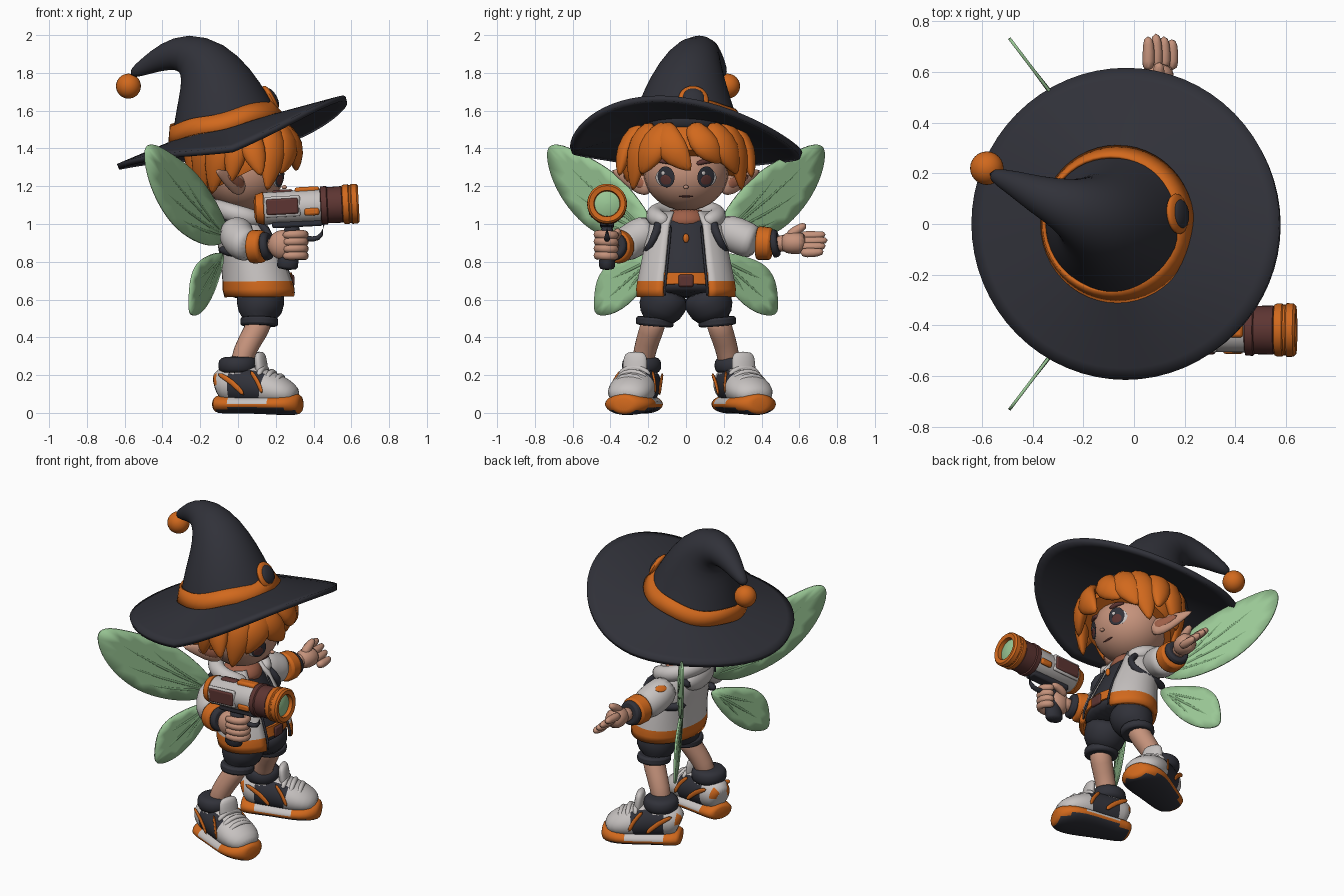
import bpy, bmesh
from math import sin, cos, pi, radians, sqrt
from mathutils import Vector, Matrix

if "Cube" in bpy.data.objects:
    bpy.data.objects.remove(bpy.data.objects["Cube"])


def material(name, *rgb):
    m = bpy.data.materials.new(name)
    m.use_nodes = True
    m.diffuse_color = (*rgb, 1)
    m.node_tree.nodes["Principled BSDF"].inputs["Base Color"].default_value = (*rgb, 1)
    return m


DARK = material("charcoal", .030, .031, .041)
ORANGE = material("orange", .64, .14, .012)
WHITE = material("warm_white", .57, .54, .53)
SKIN = material("skin", .56, .29, .20)
BROWN = material("brown", .11, .036, .032)
RUST = material("rust", .34, .115, .065)
GREEN = material("wing_green", .32, .57, .30)
VEIN = material("vein_green", .19, .37, .18)
hard = []


def finish(name, bm, mats, M=None, sub=0, thick=0, rule=None, bevel=0):
    """Turn a bmesh into a shaded object; rule picks a material per face."""
    mats = mats if isinstance(mats, (list, tuple)) else [mats]
    bmesh.ops.recalc_face_normals(bm, faces=bm.faces)
    for f in bm.faces:
        f.smooth = True
        if rule:
            f.material_index = rule(f.calc_center_median(), f.normal)
    me = bpy.data.meshes.new(name)
    bm.to_mesh(me)
    bm.free()
    ob = bpy.data.objects.new(name, me)
    bpy.context.collection.objects.link(ob)
    for m in mats:
        me.materials.append(m)
    if M:
        ob.matrix_world = M
    if bevel:
        b = ob.modifiers.new("Bevel", "BEVEL")
        b.width, b.segments = bevel, 2
    if sub:
        s = ob.modifiers.new("Subdivision", "SUBSURF")
        s.levels = s.render_levels = sub
    else:
        hard.append(ob)
    if thick:
        t = ob.modifiers.new("Solidify", "SOLIDIFY")
        t.thickness, t.offset = thick, 0


def grid(name, f, nu, nv, mats, closed=True, caps=False, **kw):
    bm = bmesh.new()
    rows = [[bm.verts.new(f(i, j)) for j in range(nv)] for i in range(nu)]
    for a, b in zip(rows, rows[1:]):
        for j in range(nv if closed else nv - 1):
            k = (j + 1) % nv
            bm.faces.new((a[j], a[k], b[k], b[j]))
    if caps:
        bm.faces.new(rows[0])
        bm.faces.new(rows[-1])
    finish(name, bm, mats, **kw)


def loft(name, pts, radii, mats, n=12, ref=(0, 0, 1), sub=1, **kw):
    """Tube with elliptical rings along a path; ref sets the second radius axis."""
    P = [Vector(p) for p in pts]
    if not isinstance(radii, (list, tuple)):
        radii = [radii] * len(P)

    def at(i, j):
        t = (P[min(i + 1, len(P) - 1)] - P[max(i - 1, 0)]).normalized()
        r = Vector(ref)
        if abs(t.dot(r)) > .97:
            r = Vector((1, 0, 0))
        a = r.cross(t).normalized()
        b = t.cross(a)
        q = radii[i] if isinstance(radii[i], (list, tuple)) else (radii[i], radii[i])
        w = 2 * pi * j / n
        return P[i] + a * q[0] * cos(w) + b * q[1] * sin(w)
    grid(name, at, len(P), n, mats, caps=True, sub=sub, **kw)


def ball(name, loc, scale, mats, normal=None):
    bm = bmesh.new()
    bmesh.ops.create_uvsphere(bm, u_segments=24, v_segments=16, radius=1)
    bmesh.ops.scale(bm, vec=scale, verts=bm.verts)
    R = Vector(normal).to_track_quat('X', 'Z').to_matrix().to_4x4() if normal else Matrix()
    finish(name, bm, mats, M=Matrix.Translation(loc) @ R)


def box(name, loc, size, mats, M=Matrix(), bevel=.012):
    bm = bmesh.new()
    bmesh.ops.create_cube(bm, size=1)
    bmesh.ops.scale(bm, vec=size, verts=bm.verts)
    finish(name, bm, mats, bevel=bevel, M=M @ Matrix.Translation(loc))


def lathe(name, prof, mats, M, n=32):
    grid(name, lambda i, j: (prof[i][0], prof[i][1] * cos(2 * pi * j / n),
         prof[i][1] * sin(2 * pi * j / n)), len(prof), n, mats, caps=True, M=M)


# Hat: drooping brim, bent cone, band, buckle and bobble
def brim(i, j):
    t, w = i / 8, 2 * pi * j / 64
    c, s = cos(w), sin(w)
    xi, xo = -.065 + .24 * c, -.03 + .605 * c
    zi = 1.52 + .25 * xi
    zo = 1.487 + .29 * xo - (.1 + .1 * min(c, 0)) * s * s - .08 * s * max(c, 0) - .015 * s
    return (xi + (xo - xi) * t, (.25 + .36 * t) * s, zi + (zo - zi) * t)


def band(i, j):
    w = 2 * pi * j / 48
    x = -.065 - .014 * i + (.297 - .018 * i) * cos(w)
    return (x, (.305 - .02 * i) * sin(w), 1.525 + .25 * x + .043 * i + .006 * sin(5 * w))


grid("hat_brim", brim, 9, 64, DARK, thick=.03)
grid("hat_band", band, 3, 48, ORANGE, thick=.014)
loft("hat_cone", [(-.05, 0, 1.43), (-.065, 0, 1.52), (-.088, 0, 1.62), (-.12, .015, 1.74),
     (-.18, .04, 1.855), (-.28, .078, 1.915), (-.39, .12, 1.887), (-.48, .165, 1.84), (-.57, .2, 1.79)],
     [.305, .295, .258, .21, .155, .103, .073, .048, .025], DARK, n=24)
ball("hat_bobble", (-.58, .22, 1.73), (.066, .066, .066), ORANGE)
ball("hat_buckle_rim", (.172, .04, 1.66), (.025, .08, .08), ORANGE, (.85, .1, .45))
ball("hat_buckle", (.184, .04, 1.666), (.022, .058, .058), DARK, (.85, .1, .45))

# Head and face
HC, HS = Vector((.03, 0, 1.275)), Vector((.215, .225, .205))
ball("head", HC, HS, SKIN)


def face_plate(name, y, z, w, h, mat, lift=0):
    dy, dz = y / HS.y, (z - HC.z) / HS.z
    x = sqrt(1 - dy * dy - dz * dz)
    nrm = Vector((x / HS.x, dy / HS.y, dz / HS.z)).normalized()
    ball(name, Vector((HC.x + HS.x * x, y, z)) + nrm * lift, (.004, w, h), mat, nrm)


for s in (-1, 1):
    face_plate("eye_white", s * .112, 1.243, .056, .046, WHITE)
    face_plate("eye_outline", s * .104, 1.25, .05, .056, DARK, .003)
    face_plate("iris", s * .104, 1.232, .032, .03, BROWN, .006)
    face_plate("eye_glint", s * .104 - .014, 1.27, .011, .011, WHITE, .007)
    loft("eyebrow", [(.232, s * .052, 1.316), (.222, s * .1, 1.335), (.195, s * .15, 1.33)],
         [.014, .017, .008], BROWN, n=8)
    loft("ear", [(.03, s * .18, 1.2), (-.01, s * .24, 1.21), (-.06, s * .31, 1.245),
         (-.12, s * .395, 1.285)], [(.03, .055), (.03, .062), (.022, .042), (.006, .008)], SKIN)
    loft("inner_ear", [(.03, s * .215, 1.205), (.002, s * .26, 1.22), (-.055, s * .335, 1.257)],
         [(.012, .028), (.012, .032), (.005, .012)], RUST)
face_plate("mouth", 0, 1.147, .04, .005, BROWN, .002)
ball("nose", (.245, 0, 1.195), (.014, .014, .011), SKIN)

# Hair: cap sliced along the hairline, fringed with swept tapered locks
bm = bmesh.new()
bmesh.ops.create_uvsphere(bm, u_segments=32, v_segments=20, radius=1)
bmesh.ops.scale(bm, vec=(.275, .295, .25), verts=bm.verts)
bmesh.ops.translate(bm, vec=(.02, 0, 1.33), verts=bm.verts)
bmesh.ops.bisect_plane(bm, geom=bm.verts[:] + bm.edges[:] + bm.faces[:], clear_inner=True,
                       plane_co=(.25, 0, 1.375), plane_no=(-.5, 0, 1))
bmesh.ops.holes_fill(bm, edges=bm.edges)
finish("hair_cap", bm, ORANGE)
# Each lock: heading, tip height, half width, sweep, tip flare
LOCKS = [(-12, 1.28, .095, .3, 1.02), (22, 1.32, .085, .25, 1.02), (44, 1.26, .09, .2, 1.06),
         (62, 1.17, .085, .12, 1.02), (80, 1.24, .075, -.1, 1.17), (-36, 1.26, .095, -.2, 1.05),
         (-56, 1.17, .085, -.12, 1.02), (-78, 1.25, .075, .1, 1.2), (105, 1.19, .085, .2, .95),
         (132, 1.13, .085, .2, .8), (160, 1.09, .085, .15, .72), (-172, 1.08, .085, -.1, .72),
         (-145, 1.11, .085, -.2, .76), (-118, 1.15, .085, -.2, .88), (-97, 1.21, .07, -.1, 1)]
for deg, tip, wide, sweep, flare in LOCKS:
    w = radians(deg)

    def lock_point(r, z, turn=0):
        return (.02 + .285 * r * cos(w + turn), .31 * r * sin(w + turn), z)
    loft("hair_lock", [lock_point(.75, 1.54, -sweep), lock_point(1, 1.44, -sweep / 2),
         lock_point(.52 + flare / 2, (1.44 + tip) / 2, sweep / 4), lock_point(flare, tip, sweep)],
         [(.05, .03), (wide, .05), (wide * .9, .045), (.008, .008)], ORANGE, n=10,
         ref=(cos(w), sin(w), 0))

# Torso, open jacket, belt and neck
RINGS = [(.615, .125, .185, .25), (.655, .12, .19, .253), (.695, .115, .185, .247),
         (.8, .09, .17, .225), (.9, .055, .152, .205), (1, .02, .14, .185), (1.06, .005, .11, .13)]
loft("shirt", [(c, 0, z) for z, c, a, b in RINGS], [(b - .022, a - .022) for z, c, a, b in RINGS],
     DARK, n=24, ref=(1, 0, 0))


def jacket(i, j):
    z, c, a, b = RINGS[i]
    w = radians(29 + 302 * j / 32)
    return (c + a * cos(w), b * sin(w), z)


grid("jacket", jacket, 7, 33, [WHITE, ORANGE], closed=False, thick=.024,
     rule=lambda c, n: int(c.z < .69))
loft("belt", [(.115, 0, .668), (.11, 0, .73)], [(.238, .178), (.231, .175)], ORANGE,
     n=32, sub=0, ref=(1, 0, 0))
box("belt_buckle", (.288, 0, .70), (.02, .08, .065), BROWN)
loft("neck", [(.01, 0, .98), (.02, 0, 1.12)], .07, SKIN)
loft("scarf", [(.02, 0, .99), (.028, 0, 1.035), (.025, 0, 1.085)], [.137, .125, .09], RUST, n=20)
ball("pendant", (.2, 0, .925), (.012, .016, .024), ORANGE)
hood = [radians(35 + 290 * k / 12) for k in range(13)]
loft("hood_collar", [(.02 + .14 * cos(w), .17 * sin(w), 1.045 - .04 * cos(w)) for w in hood],
     [.028] + [.05] * 11 + [.028], WHITE)
ball("hood_back", (-.085, 0, 1.0), (.065, .14, .08), WHITE)

for s in (-1, 1):
    edge = [jacket(i, 0) for i in range(6)]
    loft("zipper", [(x + .008, s * (y - .01), z) for x, y, z in edge], .008, DARK, n=6)
    loft("shoulder_strap", [(-.13, s * .13, .98), (-.02, s * .14, 1.06), (.13, s * .14, 1.0),
         (.175, s * .17, .93), (.15, s * .2, .86), (0, s * .21, .84), (-.11, s * .14, .87)],
         [.028] * 7, DARK, n=8)

    # Shorts and legs
    loft("shorts_leg", [(.12, s * .09, .66), (.12, s * .12, .58), (.115, s * .16, .5),
         (.113, s * .165, .465)], [.135, .13, .112, .1], DARK, n=16)
    loft("shorts_cuff", [(.113, s * .163, .505), (.112, s * .167, .46)], .1, DARK, n=20, bevel=.012, sub=0)
    loft("leg", [(.13, s * .16, .52), (.095, s * .185, .43), (.03, s * .222, .33),
         (0, s * .235, .2)], [.072, .067, .062, .058], SKIN)

    # Shoes, toes turned out, one more than the other
    M = Matrix.Translation((0, s * .245 + .01, 0)) @ Matrix.Rotation(s * radians(19.5 + s * 3.5), 4, 'Z')
    loft("shoe_sole", [(x, 0, .046) for x in (-.125, -.115, -.04, .08, .2, .29, .34, .35)],
         [(.06, .035), (.09, .05), (.105, .05), (.12, .05), (.143, .056), (.128, .06), (.075, .055),
          (.045, .035)], [ORANGE, DARK, WHITE], n=20, M=M,
         rule=lambda c, n: 1 if n.z < -.75 else 2 if -.05 < c.x < .17 and c.z > .045 else 0)
    loft("shoe_upper", [(-.122, 0, .14), (-.105, 0, .15), (-.03, 0, .15), (.03, 0, .147), (.1, 0, .14),
         (.15, 0, .13), (.22, 0, .115), (.29, 0, .095), (.325, 0, .08)],
         [(.04, .05), (.085, .088), (.1, .105), (.108, .108), (.114, .108), (.122, .1),
          (.126, .088), (.105, .065), (.05, .035)], [WHITE, DARK, ORANGE], n=20, M=M,
         rule=lambda c, n: 0 if abs(n.y) < .35 else 2 if c.x < -.1
         else 1 if -.03 < c.x < .15 and c.z < .22 else 0)
    loft("shoe_ankle", [(0, 0, .14), (0, 0, .26)], [.1, .09], WHITE, n=16, M=M)
    loft("ankle_cuff", [(0, 0, .205), (0, 0, .225), (0, 0, .28), (0, 0, .3)],
         [.085, .108, .108, .08], DARK, n=16, M=M)
    loft("shoe_tongue", [(.14, 0, .17), (.128, 0, .24), (.122, 0, .3), (.12, 0, .325)],
         [(.068, .03), (.07, .032), (.068, .03), (.045, .015)], WHITE, ref=(1, 0, 0), M=M)
    for k in range(3):
        x, z = .145 + .045 * k, .243 - .023 * k
        loft("shoe_lace", [(x - .01, -.09, z - .05), (x, -.045, z), (x, .045, z),
             (x - .01, .09, z - .05)], .017, WHITE, n=8, M=M)
    for y in (-1, 1):
        loft("shoe_stripe", [(-.09, y * .09, .21), (0, y * .106, .165), (.07, y * .118, .09)],
             [(.008, .016)] * 3, ORANGE, n=8, M=M)
        loft("shoe_eyestay", [(.09, y * .085, .225), (.14, y * .112, .17), (.17, y * .126, .1)],
             [(.008, .014)] * 3, ORANGE, n=8, M=M)

    # Wings with raised veins
    def wing(name, outline, root, ends, x0, slope):
        def place(y, z):
            return (x0 - slope * y, s * y, z)
        bm = bmesh.new()
        bm.faces.new([bm.verts.new(place(*p)) for p in outline])
        finish(name, bm, GREEN, sub=2, thick=.012)
        for y, z in ends:
            mid = ((root[0] + y) / 2 + .02, (root[1] + z) / 2 - .015)
            loft(name + "_vein", [place(*root), place(*mid), place(y, z)], [.012, .011, .008], VEIN, n=6)
    wing("upper_wing", [(.13, .93), (.22, 1.09), (.33, 1.23), (.45, 1.32), (.58, 1.385), (.68, 1.43),
         (.745, 1.41), (.72, 1.26), (.65, 1.12), (.54, .99), (.4, .91), (.25, .87)],
         (.17, .93), [(.67, 1.36), (.64, 1.2), (.5, 1.29), (.52, 1.04)], .065, .76)
    wing("lower_wing", [(.13, .86), (.27, .84), (.41, .8), (.475, .71), (.485, .6), (.49, .505),
         (.37, .52), (.25, .62), (.16, .77)], (.17, .82), [(.44, .58), (.42, .7), (.32, .62)], 0, .53)

# Arms: sleeve, orange cuff, dark ring and wrist
ARMS = [("gun", [(0, -.16, .985), (-.015, -.25, .935), (.03, -.32, .89), (.07, -.35, .88)],
         (.135, -.38, .88), (.17, -.392, .885), (.25, -.42, .89)),
        ("open", [(0, .16, .985), (.02, .27, .94), (.045, .335, .91), (.055, .375, .9)],
         (.065, .455, .895), (.07, .49, .9), (.09, .57, .9))]
for name, path, cuff, rib, wrist in ARMS:
    loft(name + "_arm_sleeve", path, [.085, .1, .094, .084], WHITE, n=16)
    loft(name + "_arm_cuff", [path[-1], cuff], [.09, .086], ORANGE, n=24, sub=0, bevel=.014)
    loft(name + "_arm_rib", [cuff, rib], [.078, .07], DARK, n=24, sub=0, bevel=.01)
    loft(name + "_arm_wrist", [cuff, wrist], [.05, .048], SKIN)
ball("sleeve_patch", (-.027, .295, 1.012), (.008, .036, .022), ORANGE, (-.5, .3, .8))

# Open hand
loft("open_palm", [(.085, .5, .9), (.092, .56, .9), (.098, .64, .898)],
     [(.045, .05), (.066, .064), (.066, .062)], SKIN)
for k in range(4):
    x, z = .055 + .031 * k, .94 - .03 * k
    loft("open_finger", [(x, .6, z), (x + .004, .68, z - .004), (x, .755 - .012 * abs(k - 1), z + .006)],
         [.029, .027, .019], SKIN, n=8)
loft("open_thumb", [(.09, .54, .925), (.095, .58, .965), (.1, .64, 1)], [.034, .03, .02], SKIN, n=8)

# Gripping hand
ball("grip_palm", (.235, -.42, .89), (.075, .058, .078), SKIN)
for k in range(4):
    z = .83 + .037 * k
    loft("grip_finger", [(.23, -.46, z), (.31, -.475, z + .004), (.36, -.45, z + .004),
         (.355, -.39, z), (.3, -.365, z)], .025, SKIN, n=8)
loft("grip_thumb", [(.21, -.38, .92), (.26, -.36, .955), (.33, -.365, .96)], [.03, .027, .02], SKIN, n=8)

# Blaster, tilted slightly upward
G = Matrix.Translation((0, -.418, 1.075)) @ Matrix.Rotation(radians(-3), 4, 'Y')
lathe("blaster_rear", [(.085, .045), (.095, .075), (.135, .088), (.145, .07)], ORANGE, G)
lathe("blaster_body", [(.125, .075), (.14, .085), (.44, .088), (.45, .07)], WHITE, G)
lathe("blaster_collar", [(.435, .08), (.44, .1), (.47, .102), (.475, .095), (.55, .097), (.565, .08)], BROWN, G)
lathe("blaster_muzzle", [(.55, .08), (.555, .1), (.565, .105), (.585, .105), (.59, .1), (.598, .1),
      (.603, .106), (.63, .105), (.64, .095), (.635, .07), (.605, .067)], ORANGE, G)
lathe("blaster_lens", [(.58, .067), (.612, .066), (.622, .04), (.625, .002)], GREEN, G)
for y in (-1, 1):
    box("blaster_panel_frame", (.235, y * .078, .005), (.19, .02, .11), WHITE, M=G)
    box("blaster_side_panel", (.235, y * .086, .005), (.17, .02, .085), BROWN, M=G)
    box("blaster_side_button", (.39, y * .082, -.03), (.08, .025, .04), ORANGE, M=G)
box("blaster_top_sight", (.37, 0, .085), (.13, .06, .035), ORANGE, M=G)
box("blaster_top_rail", (.24, 0, .082), (.11, .045, .025), BROWN, M=G)
box("blaster_under_rail", (.31, 0, -.085), (.27, .075, .045), DARK, M=G)
loft("blaster_grip", [(.29, -.418, 1.01), (.28, -.418, .9), (.262, -.418, .79), (.26, -.418, .755)],
     [(.037, .05), (.037, .047), (.045, .06), (.045, .06)], DARK, ref=(1, 0, 0))
loft("trigger_guard", [(.33, -.418, .93), (.4, -.418, .915), (.45, -.418, .935), (.455, -.418, 1.02)],
     .017, DARK, n=8)

# Smooth shading that keeps hard edges crisp
bpy.ops.object.select_all(action='DESELECT')
for ob in hard:
    ob.select_set(True)
bpy.context.view_layer.objects.active = hard[0]
bpy.ops.object.shade_smooth_by_angle(angle=radians(40))
